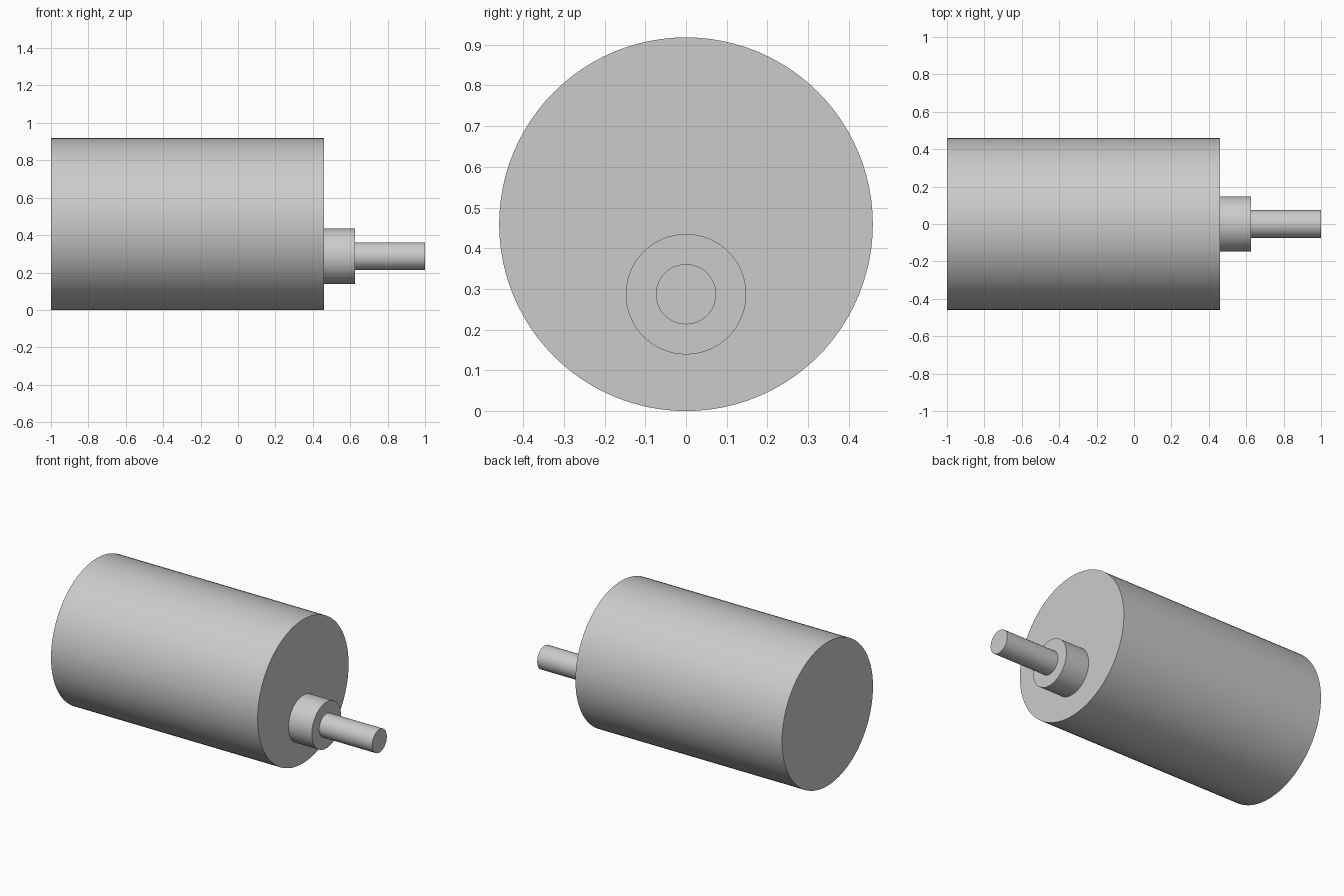
import bpy
import math

cube = bpy.data.objects.get("Cube")
if cube:
    bpy.data.objects.remove(cube, do_unlink=True)

# Single metal colour
metal = bpy.data.materials.new("grey_metal")
metal.use_nodes = True
colour = (0.6, 0.6, 0.6, 1)
metal.diffuse_color = colour
metal.node_tree.nodes["Principled BSDF"].inputs["Base Color"].default_value = colour


def rod(name, x0, x1, radius, z, sides):
    """Capped cylinder lying along x."""
    bpy.ops.mesh.primitive_cylinder_add(
        vertices=sides, radius=radius, depth=x1 - x0,
        location=((x0 + x1) / 2, 0, z), rotation=(0, math.pi / 2, 0))
    obj = bpy.context.object
    obj.name = name
    obj.data.materials.append(metal)
    bpy.ops.object.shade_smooth_by_angle(angle=math.radians(30))
    return obj


body_radius = 0.459
shaft_z = 0.287

# Motor body, with the boss and output shaft set below its axis
rod("motor_body", -1, 0.46, body_radius, body_radius, 96)
rod("shaft_boss", 0.46, 0.625, 0.148, shaft_z, 64)
rod("output_shaft", 0.625, 1, 0.074, shaft_z, 48)
